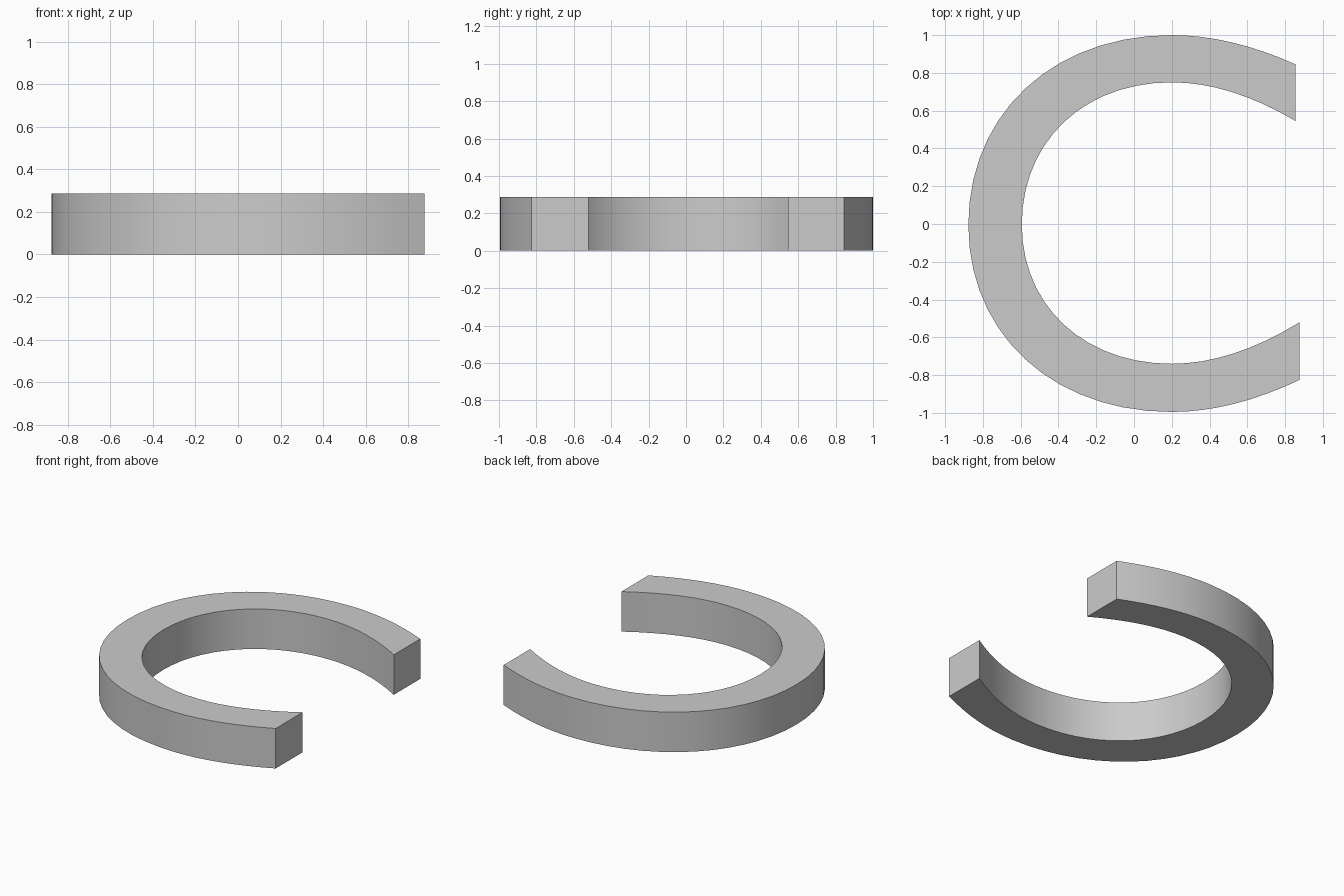
import bpy, bmesh, math
from mathutils import Vector
from mathutils.geometry import interpolate_bezier

if "Cube" in bpy.data.objects:
    bpy.data.objects.remove(bpy.data.objects["Cube"])

HEIGHT = 0.287
ROUND = 0.585  # handle length of the quarter bends


def arm(a, corner, b, k, n):
    """Bezier from a to b whose handles point at a shared corner."""
    a, corner, b = (Vector((*p, 0)) for p in (a, corner, b))
    return interpolate_bezier(a, a.lerp(corner, k), b.lerp(corner, k), b, n)


def edge_line(tip_top, top, left, bottom, tip_bottom):
    """One edge of the open ring, from upper tip round to lower tip."""
    def flare(apex, tip):
        return (apex[0] + (tip[0] - apex[0]) * 0.47, apex[1])
    parts = [
        arm(tip_top, flare(top, tip_top), top, 2 / 3, 9),
        arm(top, (left[0], top[1]), left, ROUND, 15),
        arm(left, (left[0], bottom[1]), bottom, ROUND, 15),
        arm(bottom, flare(bottom, tip_bottom), tip_bottom, 2 / 3, 9),
    ]
    return parts[0] + [p for part in parts[1:] for p in part[1:]]


# Outer and inner edges of the open ring
outer = edge_line((0.856, 0.845), (0.2, 1.0), (-0.877, -0.005), (0.2, -0.995), (0.877, -0.825))
inner = edge_line((0.856, 0.545), (0.2, 0.75), (-0.594, -0.002), (0.2, -0.74), (0.877, -0.52))

# Flat strip between the edges, extruded upward
bm = bmesh.new()
vo = [bm.verts.new(p) for p in outer]
vi = [bm.verts.new(p) for p in inner]
for i in range(len(vo) - 1):
    bm.faces.new((vo[i], vo[i + 1], vi[i + 1], vi[i]))
result = bmesh.ops.extrude_face_region(bm, geom=bm.faces[:])
lifted = [g for g in result["geom"] if isinstance(g, bmesh.types.BMVert)]
bmesh.ops.translate(bm, verts=lifted, vec=(0, 0, HEIGHT))
bmesh.ops.recalc_face_normals(bm, faces=bm.faces[:])

mesh = bpy.data.meshes.new("open_ring")
bm.to_mesh(mesh)
bm.free()
ring = bpy.data.objects.new("open_ring", mesh)
bpy.context.collection.objects.link(ring)
bpy.context.view_layer.objects.active = ring
ring.select_set(True)
bpy.ops.object.shade_smooth_by_angle(angle=math.radians(35))
